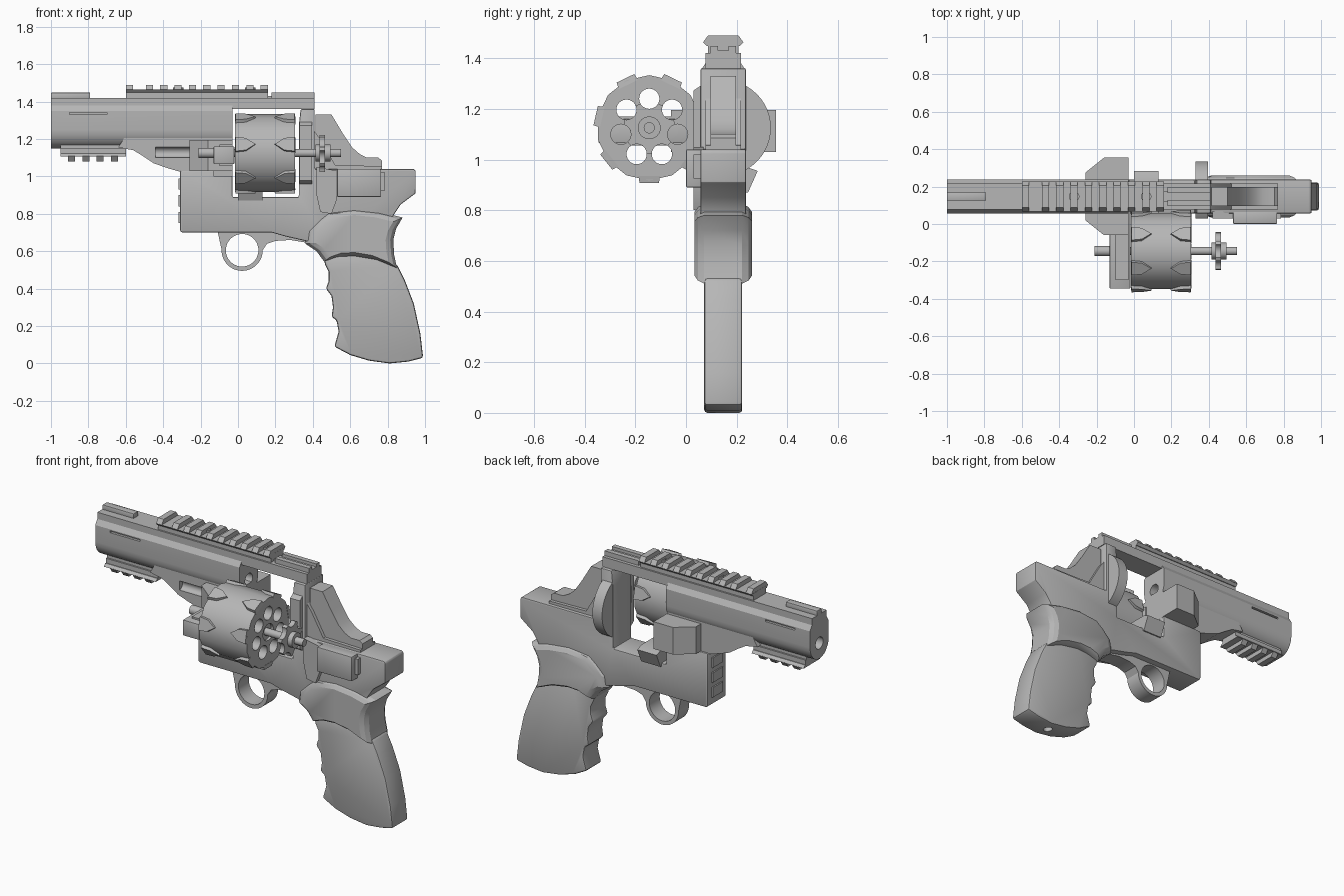
import bpy, bmesh, math
from mathutils import Vector

if "Cube" in bpy.data.objects:
    bpy.data.objects.remove(bpy.data.objects["Cube"], do_unlink=True)

metal = bpy.data.materials.new("plain grey")
metal.use_nodes = True
grey = (0.47, 0.47, 0.47, 1)
metal.diffuse_color = grey
metal.node_tree.nodes["Principled BSDF"].inputs["Base Color"].default_value = grey

MID = 0.147          # middle plane of the frame
CY, CZ = -0.145, 1.125  # axis of the swung-out drum
parts = []


def place(axis, a, b, d):
    return {"x": (d, a, b), "y": (a, d, b), "z": (a, b, d)}[axis]


def apply_mods(ob):
    bpy.context.view_layer.objects.active = ob
    for m in list(ob.modifiers):
        bpy.ops.object.modifier_apply(modifier=m.name)


def loft(name, pts, layers, axis="y", bevel=0.0):
    """Stack scaled copies of a profile; layers are (distance, scale)."""
    cx = sum(p[0] for p in pts) / len(pts)
    cy = sum(p[1] for p in pts) / len(pts)
    bm = bmesh.new()
    rings = [[bm.verts.new(place(axis, cx + (a - cx) * s, cy + (b - cy) * s, d))
              for a, b in pts] for d, s in layers]
    bm.faces.new(rings[0])
    bm.faces.new(rings[-1])
    n = len(pts)
    for lo, hi in zip(rings, rings[1:]):
        for i in range(n):
            j = (i + 1) % n
            bm.faces.new((lo[i], lo[j], hi[j], hi[i]))
    bmesh.ops.recalc_face_normals(bm, faces=bm.faces)
    mesh = bpy.data.meshes.new(name)
    bm.to_mesh(mesh)
    bm.free()
    ob = bpy.data.objects.new(name, mesh)
    bpy.context.collection.objects.link(ob)
    mesh.materials.append(metal)
    if bevel:
        m = ob.modifiers.new("edge", "BEVEL")
        m.width, m.segments, m.limit_method = bevel, 2, "ANGLE"
        m.angle_limit = math.radians(40)
        apply_mods(ob)
    parts.append(ob)
    return ob


def slab(name, pts, half, bevel=0.0):
    return loft(name, pts, [(MID - half, 1), (MID + half, 1)], "y", bevel)


def box(name, x, y, z, bevel=0.0):
    return loft(name, [(x[0], z[0]), (x[1], z[0]), (x[1], z[1]), (x[0], z[1])],
                [(y[0], 1), (y[1], 1)], "y", bevel)


def tube(name, axis, a, b, r, d0, d1, sides=32, turn=0.0):
    ring = [(a + r * math.cos(turn + 2 * math.pi * i / sides),
             b + r * math.sin(turn + 2 * math.pi * i / sides)) for i in range(sides)]
    return loft(name, ring, [(d0, 1), (d1, 1)], axis)


def cut(ob, cutter):
    cutter.hide_render = True
    m = ob.modifiers.new("cut", "BOOLEAN")
    m.operation, m.object, m.solver = "DIFFERENCE", cutter, "EXACT"
    apply_mods(ob)
    parts.remove(cutter)
    bpy.data.objects.remove(cutter, do_unlink=True)


def mid(half):
    return (MID - half, MID + half)


# Barrel: flat sides, stepped top, rounded underside, bore and side slots
low = [(MID + 0.09 * math.cos(t), 1.25 + 0.1 * math.sin(t))
       for t in (math.pi * (1 + i / 12) for i in range(13))]
barrel = loft("barrel", low + [(MID + 0.09, 1.35), (MID + 0.07, 1.38), (MID + 0.07, 1.42),
                               (MID - 0.07, 1.42), (MID - 0.07, 1.38), (MID - 0.09, 1.35)],
              [(-1, 1), (-0.03, 1)], "x")
cut(barrel, tube("bore", "x", MID, 1.245, 0.036, -1.1, 0.1))
for s in (-1, 1):
    y = MID + s * 0.09
    cut(barrel, box("slot", (-0.9, -0.7), (y - 0.015, y + 0.015), (1.33, 1.342)))

underlug = slab("underlug", [(-0.64, 1.155), (-0.56, 1.14), (-0.51, 1.11), (-0.45, 1.07), (-0.38, 1.045),
                             (-0.31, 1.025), (-0.03, 1.025), (-0.03, 1.22), (-0.6, 1.22)], 0.08)
cut(underlug, tube("rod_groove", "x", MID - 0.08, 1.128, 0.028, -0.44, -0.2))

# Top strap and side bulges ahead of the window
box("top_strap", (-0.03, 0.41), mid(0.07), (1.36, 1.42))
loft("front_bulge", [(-0.26, 0.02), (-0.16, -0.06), (-0.03, -0.06),
                     (-0.03, 0.355), (-0.16, 0.355), (-0.26, 0.275)],
     [(1.03, 1), (1.195, 1)], "z")

# Frame with open drum window and sloping rear
slab("frame", [(-0.31, 0.71), (-0.3, 0.7), (0.18, 0.7), (0.25, 0.68), (0.36, 0.655), (0.5, 0.62),
               (0.8, 0.62), (0.83, 0.79), (0.87, 0.85), (0.95, 0.91), (0.95, 1.03), (0.94, 1.04),
               (0.41, 1.04), (0.41, 1.36), (0.335, 1.36), (0.325, 1.27), (0.325, 0.89), (-0.03, 0.89),
               (-0.03, 1.03), (-0.31, 1.03)], 0.09, 0.008)
for i in range(3):
    box("front_rib", (-0.318, -0.3), mid(0.05), (0.75 + i * 0.09, 0.81 + i * 0.09))
loft("window_lug", [(0.01, 0.955), (0.05, 0.87), (0.245, 0.87), (0.283, 0.955), (0.24, 0.97), (0.05, 0.97)],
     [(0.0, 1), (0.13, 1)], "x")

# Recoil shield: round on the left, trimmed on the right
shield = tube("recoil_shield", "x", MID, 1.125, 0.188, 0.33, 0.395, 48)
cut(shield, box("trim", (0.2, 0.5), (-0.2, 0.03), (0.8, 1.4)))
cut(shield, box("shield_notch", (0.32, 0.36), (0.05, 0.09), (1.1, 1.2)))

# Hammer hump, side plate and latch
slab("hammer_hump", [(0.415, 1.03), (0.415, 1.33), (0.5, 1.33), (0.56, 1.23), (0.61, 1.155), (0.65, 1.12),
                     (0.69, 1.1), (0.75, 1.1), (0.77, 1.085), (0.77, 1.03)], 0.05)
slab("hump_base", [(0.41, 1.03), (0.41, 1.24), (0.44, 1.2), (0.52, 1.06), (0.77, 1.055), (0.77, 1.03)], 0.07)
loft("side_plate", [(0.42, 1.05), (0.42, 0.9), (0.44, 0.81), (0.5, 0.8), (0.53, 0.88), (0.53, 1.03)],
     [(0.03, 1), (0.07, 1)])
box("latch", (0.53, 0.765), (0.0, 0.07), (0.89, 1.04), 0.006)
box("latch_end", (0.76, 0.785), (0.03, 0.07), (0.925, 1.02))
tube("side_pin", "y", 0.36, 1.015, 0.02, 0.04, 0.07, 16)

# Ring guard under the frame
ring = tube("guard_ring", "y", 0.022, 0.605, 0.11, *mid(0.05), sides=48)
web = slab("guard_web", [(-0.11, 0.71), (-0.086, 0.6), (0.128, 0.6), (0.155, 0.64), (0.2, 0.655),
                         (0.28, 0.66), (0.37, 0.645), (0.38, 0.71)], 0.05)
for ob in (ring, web):
    cut(ob, tube("finger_hole", "y", 0.022, 0.605, 0.087, *mid(0.2), sides=48))

# Bulged upper grip
loft("grip_saddle", [(0.36, 0.64), (0.37, 0.71), (0.43, 0.77), (0.48, 0.81), (0.62, 0.825), (0.76, 0.81),
                     (0.88, 0.78), (0.845, 0.72), (0.83, 0.66), (0.835, 0.58), (0.85, 0.51), (0.74, 0.555),
                     (0.62, 0.575), (0.53, 0.57), (0.46, 0.545), (0.42, 0.6)],
     [(MID - 0.113, 0.8), (MID - 0.1, 0.92), (MID - 0.075, 1),
      (MID + 0.075, 1), (MID + 0.1, 0.92), (MID + 0.113, 0.8)])

# Lower grip with finger grooves
front = [(0.46, 0.56), (0.465, 0.53), (0.485, 0.49), (0.485, 0.44), (0.47, 0.4), (0.5, 0.36), (0.508, 0.3),
         (0.5, 0.25), (0.527, 0.23), (0.538, 0.17), (0.515, 0.09)]
grip = slab("grip", front + [(0.6, 0.045), (0.7, 0.015), (0.81, 0.0), (0.91, 0.01), (0.99, 0.03),
                             (0.975, 0.16), (0.94, 0.32), (0.89, 0.45), (0.85, 0.53), (0.74, 0.57),
                             (0.6, 0.59)], 0.075, 0.012)
cut(grip, tube("base_hole", "z", 0.78, MID, 0.027, -0.1, 0.06))


# Accessory rails: base, hexagonal flange strip and cross teeth
def rail(name, x0, x1, z0, up, teeth, bore):
    h = up * 0.07
    box(name + "_base", (x0, x1), mid(0.06), sorted((z0, z0 + h * 0.5)))
    loft(name + "_strip", [(MID - 0.065, z0 + h * 0.4), (MID + 0.065, z0 + h * 0.4),
                           (MID + 0.08, z0 + h * 0.62), (MID - 0.08, z0 + h * 0.62)],
         [(x0, 1), (x1, 1)], "x")
    for x in teeth:
        loft(name + "_tooth", [(MID - 0.08, z0 + h * 0.6), (MID - 0.06, z0 + h), (MID + 0.06, z0 + h),
                               (MID + 0.08, z0 + h * 0.6)], [(x - 0.019, 1), (x + 0.019, 1)], "x")
    for x in bore:
        tube(name + "_screw", "z", x, MID, 0.028, z0, z0 + h * 0.8, 20)


rail("top_rail", -0.6, 0.16, 1.42, 1, [-0.58] + [-0.474 + i * 0.0768 for i in range(9)], (-0.32, 0.065))
rail("lower_rail", -0.95, -0.6, 1.15, -1, [-0.89 + i * 0.0765 for i in range(4)], ())
box("lower_rail_mount", (-0.95, -0.6), mid(0.05), (1.12, 1.19))

# Sights
box("front_sight", (-1, -0.79), mid(0.022), (1.41, 1.448), 0.004)
for s in (-1, 1):
    y = MID + s * 0.035
    box("rear_sight_side", (0.18, 0.41), (y - 0.015, y + 0.015), (1.41, 1.448))
box("rear_sight_floor", (0.16, 0.41), mid(0.03), (1.41, 1.43))

# Swung-out drum with seven chambers
drum = tube("drum", "x", CY, CZ, 0.208, -0.015, 0.305, 14, math.pi / 14)
for k in range(7):
    a = math.pi / 2 + k * 2 * math.pi / 7
    cut(drum, tube("chamber", "x", CY + 0.115 * math.cos(a), CZ + 0.115 * math.sin(a), 0.04, -0.1, 0.4, 24))
cut(drum, tube("rear_recess", "x", CY, CZ, 0.05, 0.29, 0.4, 24))

# Pointed pads at both ends of the drum, between chambers
for k in range(7):
    a = -math.pi / 2 + k * 2 * math.pi / 7
    out, side = Vector((0, math.cos(a), math.sin(a))), Vector((0, -math.sin(a), math.cos(a)))
    for end, way in ((-0.017, 1), (0.307, -1)):
        pad = loft("drum_pad", [(0, -0.042), (0.06, -0.036), (0.115, 0), (0.06, 0.036), (0, 0.042)],
                   [(0.19, 1), (0.217, 0.92)], "z")
        for v in pad.data.vertices:
            u, w, r = v.co
            v.co = Vector((end + way * u, CY, CZ)) + side * w * way + out * r

# Crane, ejector rod and star
box("crane_arm", (-0.13, -0.02), (-0.345, 0.08), (1.065, 1.16), 0.004)
box("crane_rib", (-0.1, -0.03), (-0.3, 0.08), (1.055, 1.17))
box("crane_hinge", (-0.13, -0.03), (0.03, 0.08), (1.0, 1.18))
tube("ejector_rod", "x", CY, CZ, 0.022, -0.2, 0.55, 20)
tube("rod_tip", "x", CY, CZ, 0.027, -0.21, -0.13, 20)
tube("star_hub", "x", CY, CZ, 0.045, 0.415, 0.495, 24)
star = tube("ejector_star", "x", CY, CZ, 0.102, 0.435, 0.465, 42)
for k in range(7):
    a = math.pi / 2 + k * 2 * math.pi / 7
    cut(star, tube("star_notch", "x", CY + 0.115 * math.cos(a), CZ + 0.115 * math.sin(a), 0.04, 0.4, 0.5, 20))

# Smooth shading with crisp edges
bpy.ops.object.select_all(action="DESELECT")
for ob in parts:
    ob.select_set(True)
bpy.context.view_layer.objects.active = parts[0]
bpy.ops.object.shade_smooth_by_angle(angle=math.radians(28))
